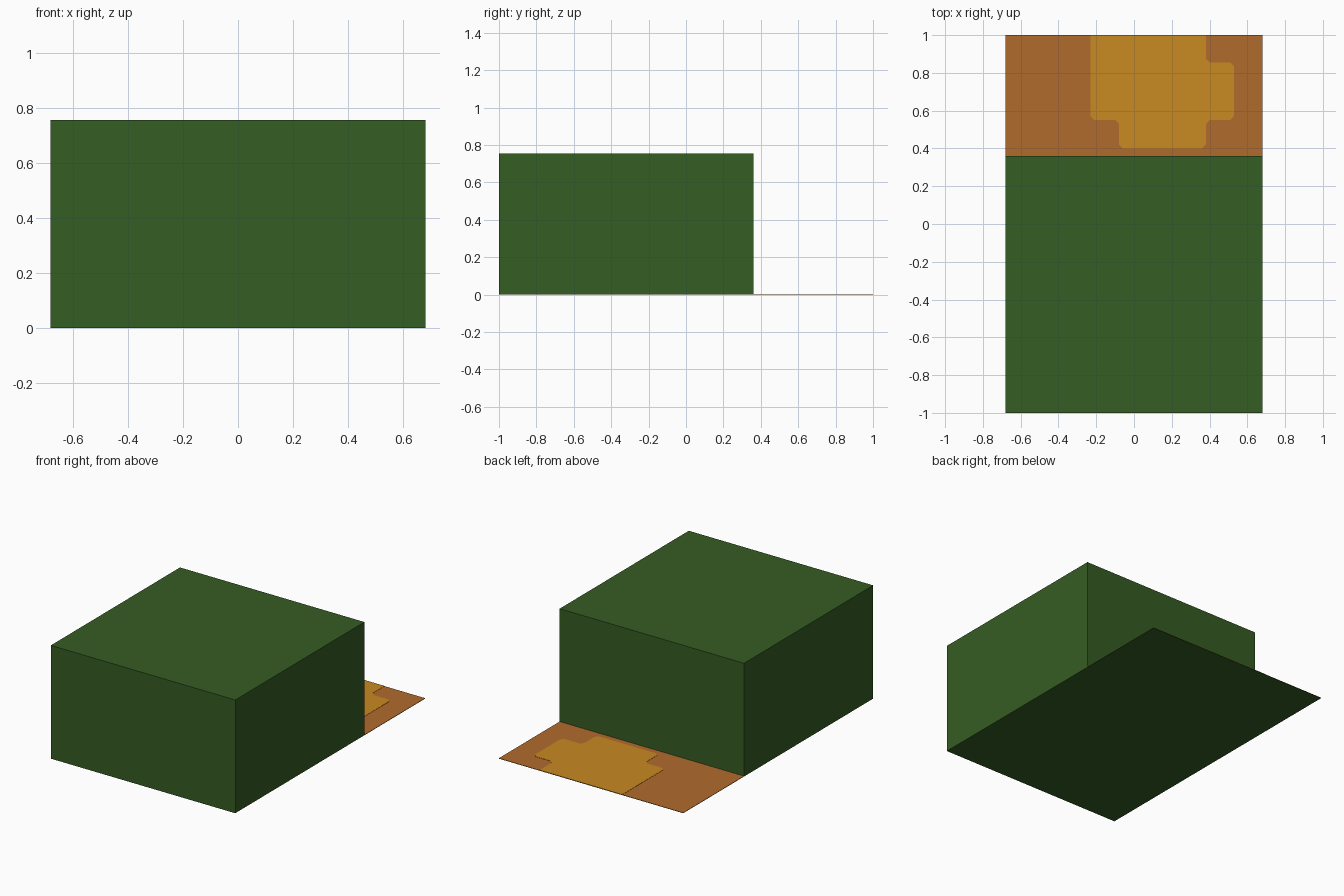
import bpy
import bmesh
from mathutils import Vector

cube = bpy.data.objects.get("Cube")
if cube:
    bpy.data.objects.remove(cube, do_unlink=True)

HALF_W, FRONT, STEP, BACK, HEIGHT = 0.68, -1.0, 0.36, 1.0, 0.755
SHEET = 0.0015  # thickness of each flat layer


def material(name, rgb):
    """Flat material from 0-255 display values."""
    lin = [((c / 255 + 0.055) / 1.055) ** 2.4 for c in rgb] + [1.0]
    mat = bpy.data.materials.new(name)
    mat.use_nodes = True
    mat.diffuse_color = lin
    bsdf = mat.node_tree.nodes["Principled BSDF"]
    bsdf.inputs["Base Color"].default_value = lin
    bsdf.inputs["Roughness"].default_value = 0.9
    return mat


def prism(name, outline, z0, z1, mat):
    """Extrude an xy outline from z0 up to z1."""
    bm = bmesh.new()
    face = bm.faces.new([bm.verts.new((x, y, z0)) for x, y in outline])
    ext = bmesh.ops.extrude_face_region(bm, geom=[face], use_keep_orig=True)
    top = [v for v in ext["geom"] if isinstance(v, bmesh.types.BMVert)]
    bmesh.ops.translate(bm, verts=top, vec=(0, 0, z1 - z0))
    bmesh.ops.recalc_face_normals(bm, faces=bm.faces)
    mesh = bpy.data.meshes.new(name)
    bm.to_mesh(mesh)
    bm.free()
    mesh.materials.append(mat)
    obj = bpy.data.objects.new(name, mesh)
    bpy.context.collection.objects.link(obj)
    return obj


def rect(y0, y1):
    return [(-HALF_W, y0), (HALF_W, y0), (HALF_W, y1), (-HALF_W, y1)]


def clip_corners(points, size):
    """Cut every corner except those on the back edge."""
    out = []
    for i, p in enumerate(points):
        p = Vector(p)
        if p.y >= BACK:
            out.append(p)
            continue
        for q in (points[i - 1], points[(i + 1) % len(points)]):
            out.append(p + (Vector(q) - p).normalized() * size)
    return out


green = material("leaf green", (53, 93, 35))
brown = material("earth brown", (176, 107, 44))
ochre = material("golden ochre", (200, 138, 34))

# Full-length underside and the tall block standing on its front part
prism("base_sheet", rect(FRONT, BACK), 0, SHEET, green)
prism("block", rect(FRONT, STEP), SHEET, HEIGHT, green)

# Low ledge behind the block, with its stepped patch
prism("back_ledge", rect(STEP, BACK), SHEET, 2 * SHEET, brown)
patch = [(-0.23, 1.0), (-0.23, 0.55), (-0.08, 0.55), (-0.08, 0.40),
         (0.38, 0.40), (0.38, 0.55), (0.53, 0.55), (0.53, 0.855),
         (0.38, 0.855), (0.38, 1.0)]
prism("ledge_patch", clip_corners(patch, 0.02), 2 * SHEET, 3 * SHEET, ochre)
